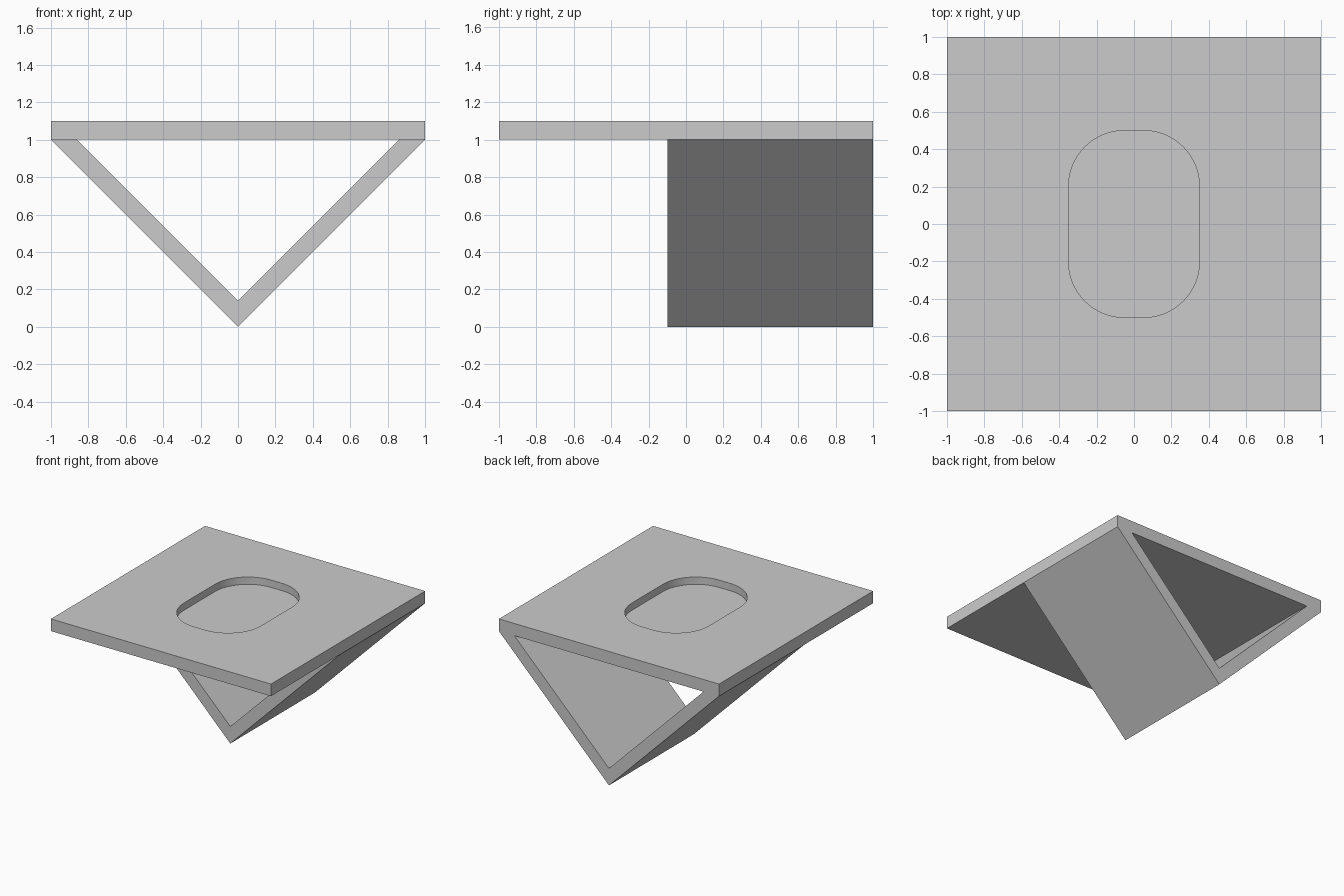
import bpy
import bmesh
from math import cos, sin, pi
from mathutils import Vector

default_cube = bpy.data.objects.get("Cube")
if default_cube:
    bpy.data.objects.remove(default_cube, do_unlink=True)

# Single plain grey
grey = bpy.data.materials.new("plain grey")
grey.use_nodes = True
colour = (0.6, 0.6, 0.6, 1)
grey.diffuse_color = colour
grey.node_tree.nodes["Principled BSDF"].inputs["Base Color"].default_value = colour


def prism(name, outline, travel):
    """Extrude a closed 3D outline along a vector."""
    bm = bmesh.new()
    face = bm.faces.new([bm.verts.new(p) for p in outline])
    extruded = bmesh.ops.extrude_face_region(bm, geom=[face], use_keep_orig=True)
    moved = [g for g in extruded["geom"] if isinstance(g, bmesh.types.BMVert)]
    bmesh.ops.translate(bm, verts=moved, vec=Vector(travel))
    bmesh.ops.recalc_face_normals(bm, faces=bm.faces)
    mesh = bpy.data.meshes.new(name)
    bm.to_mesh(mesh)
    bm.free()
    mesh.materials.append(grey)
    obj = bpy.data.objects.new(name, mesh)
    bpy.context.collection.objects.link(obj)
    return obj


def rounded_rectangle(half_x, half_y, radius, z, steps=16):
    points = []
    for quarter, (sx, sy) in enumerate([(1, 1), (-1, 1), (-1, -1), (1, -1)]):
        for i in range(steps + 1):
            a = (quarter + i / steps) * pi / 2
            points.append((sx * (half_x - radius) + radius * cos(a),
                           sy * (half_y - radius) + radius * sin(a), z))
    return points


# Square top plate
plate = prism("top_plate", [(-1, -1, 1), (1, -1, 1), (1, 1, 1), (-1, 1, 1)], (0, 0, 0.1))

# Shallow rounded recess cut into the plate
cutter = prism("recess_cutter", rounded_rectangle(0.35, 0.5, 0.3, 1.04), (0, 0, 0.2))
cut = plate.modifiers.new("recess", 'BOOLEAN')
cut.operation = 'DIFFERENCE'
cut.solver = 'EXACT'
cut.object = cutter
bpy.ops.object.select_all(action='DESELECT')
plate.select_set(True)
bpy.context.view_layer.objects.active = plate
bpy.ops.object.modifier_apply(modifier=cut.name)
bpy.data.objects.remove(cutter, do_unlink=True)
bpy.ops.object.shade_smooth_by_angle()

# V-shaped support under the rear half
wall = 0.14
v_profile = [(-1, 1), (0, 0), (1, 1), (1 - wall, 1), (0, wall), (wall - 1, 1)]
prism("v_support", [(x, -0.1, z) for x, z in v_profile], (0, 1.1, 0))
